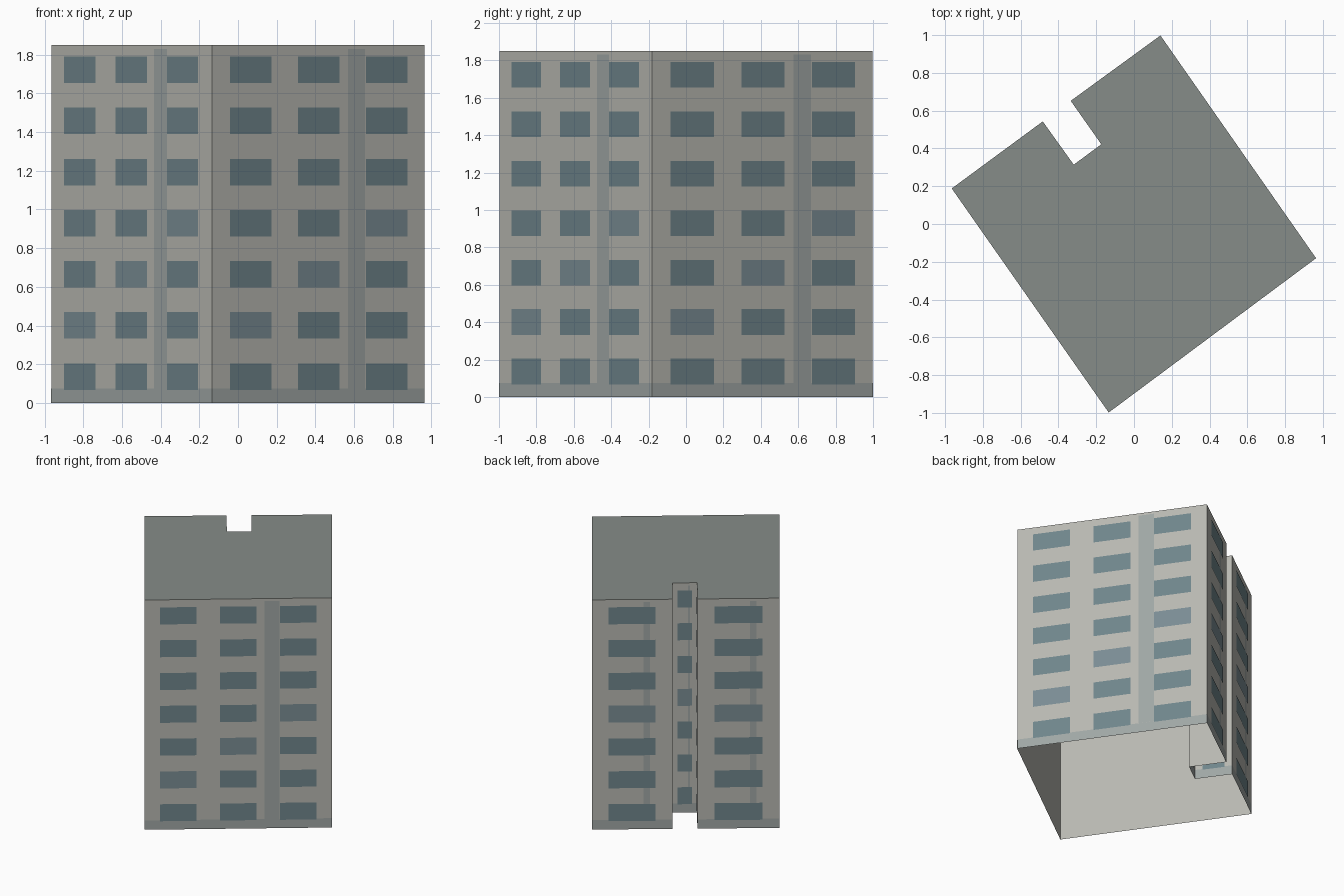
import bpy
from mathutils import Vector

if "Cube" in bpy.data.objects:
    bpy.data.objects.remove(bpy.data.objects["Cube"])

HEIGHT, FLOORS = 1.85, 7
STEP = HEIGHT / FLOORS
# Footprint, counter-clockwise, with the notch in the back-left side
PLAN = [Vector(p) for p in [(-.134, -.998), (.964, -.181), (.14, .998), (-.335, .652),
                            (-.173, .422), (-.319, .314), (-.483, .543), (-.965, .188)]]


def material(name, rgb):
    m = bpy.data.materials.new(name)
    m.diffuse_color = (*rgb, 1)
    m.use_nodes = True
    m.node_tree.nodes["Principled BSDF"].inputs["Base Color"].default_value = m.diffuse_color
    return m


def build(name, polys, mat):
    """One object made from separate polygons."""
    verts, faces = [], []
    for poly in polys:
        faces.append(list(range(len(verts), len(verts) + len(poly))))
        verts += poly
    mesh = bpy.data.meshes.new(name)
    mesh.from_pydata(verts, [], faces)
    mesh.materials.append(mat)
    mesh.update()
    obj = bpy.data.objects.new(name, mesh)
    bpy.context.collection.objects.link(obj)


def panel(a, b, t0, t1, z0, z1, out=0.0):
    """Upright rectangle on wall a-b between fractions t0 and t1, pushed outward."""
    d = (b - a).normalized()
    n = Vector((d.y, -d.x)) * out
    p, q = a.lerp(b, t0) + n, a.lerp(b, t1) + n
    return [(p.x, p.y, z0), (q.x, q.y, z0), (q.x, q.y, z1), (p.x, p.y, z1)]


walls, plinth, strips, windows, light_windows = [], [], [], [], []
for a, b in zip(PLAN, PLAN[1:] + PLAN[:1]):
    walls.append(panel(a, b, 0, 1, 0, HEIGHT))
    plinth.append(panel(a, b, 0, 1, 0, .075, .001))
    strips.append(panel(a, b, .64, .72, .075, HEIGHT - .02, .002))
    columns = 3 if (b - a).length > 1 else 1
    cell = .96 / columns
    for floor in range(FLOORS):
        for col in range(columns):
            mid = .02 + cell * (col + .5)
            quad = panel(a, b, mid - cell * .305, mid + cell * .305,
                         floor * STEP + .068, floor * STEP + .205, .004)
            lit = floor == (col + 1 if columns > 1 else 3)
            (light_windows if lit else windows).append(quad)

# Shell: open underneath
build("walls", walls, material("wall", (.48, .48, .44)))
build("roof", [[(p.x, p.y, HEIGHT) for p in PLAN]], material("roof", (.24, .265, .25)))
# Facade details
trim = material("trim", (.35, .385, .375))
build("plinth_band", plinth, trim)
build("vertical_strips", strips, trim)
build("windows", windows, material("glass", (.16, .235, .26)))
build("light_windows", light_windows, material("light_glass", (.195, .265, .295)))
